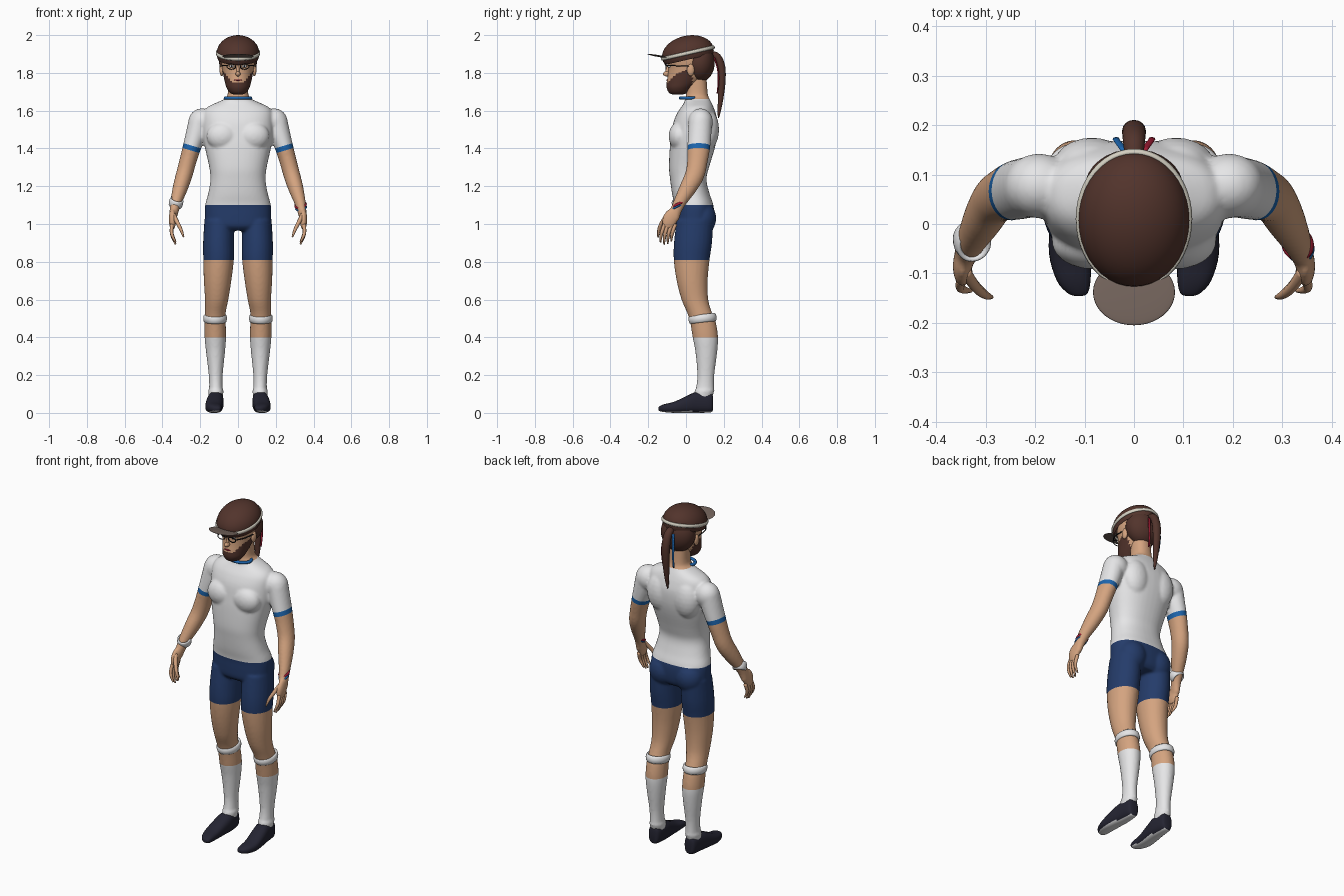
import bpy, bmesh, math
from mathutils import Vector, Matrix

if "Cube" in bpy.data.objects:
    bpy.data.objects.remove(bpy.data.objects["Cube"])

COLOURS = {
    "skin": (.66, .37, .215), "white": (.82, .82, .83), "blue": (.012, .13, .42),
    "navy": (.018, .045, .145), "shoe_dark": (.018, .018, .032), "hair_brown": (.085, .034, .025),
    "beige": (.66, .63, .54), "red": (.36, .012, .035), "taupe": (.17, .125, .105), "black": (.01, .01, .012)}
MATS = {}
for n, c in COLOURS.items():
    MATS[n] = bpy.data.materials.new(n)
    MATS[n].diffuse_color = (*c, 1)


def finish(name, bm, *mats, rule=None):
    """Turn a bmesh into a smooth object; rule(face) picks the material slot."""
    bmesh.ops.recalc_face_normals(bm, faces=bm.faces)
    bm.normal_update()
    for f in bm.faces:
        f.smooth = True
        if rule:
            f.material_index = rule(f)
    me = bpy.data.meshes.new(name)
    bm.to_mesh(me)
    bm.free()
    for m in mats:
        me.materials.append(MATS[m])
    ob = bpy.data.objects.new(name, me)
    bpy.context.collection.objects.link(ob)
    return ob


def loft(bm, pts, sides=24, power=2.0, axis=None, steps=4):
    """Tube through (x, y, z, ra, rb) rings, splined between them."""
    P = [pts[0]] + list(pts) + [pts[-1]]
    path = []
    for i in range(1, len(P) - 2):
        for s in range(steps):
            t = s / steps
            path.append([.5 * (2 * b + (c - a) * t + (2 * a - 5 * b + 4 * c - d) * t * t
                               + (3 * b - a - 3 * c + d) * t ** 3)
                         for a, b, c, d in zip(P[i - 1], P[i], P[i + 1], P[i + 2])])
    path.append(list(pts[-1]))
    rings = []
    for i, p in enumerate(path):
        t = Vector(axis) if axis else (Vector(path[min(i + 1, len(path) - 1)][:3]) - Vector(path[max(i - 1, 0)][:3])).normalized()
        u = Vector((1, 0, 0))
        u = (u - t * u.dot(t)).normalized()
        v = t.cross(u)
        ring = []
        for k in range(sides):
            a = 2 * math.pi * k / sides
            c, s = math.cos(a), math.sin(a)
            c = math.copysign(abs(c) ** (2 / power), c)
            s = math.copysign(abs(s) ** (2 / power), s)
            ring.append(bm.verts.new(Vector(p[:3]) + u * c * p[3] + v * s * p[4]))
        rings.append(ring)
    for a, b in zip(rings, rings[1:]):
        for k in range(sides):
            bm.faces.new((a[k], a[(k + 1) % sides], b[(k + 1) % sides], b[k]))
    bm.faces.new(rings[0])
    bm.faces.new(rings[-1])


def stack(rows):
    """Rows (z, centre x, half width, front y, back y) to loft rings."""
    return [(cx, (f + b) / 2, z, w, (b - f) / 2) for z, cx, w, f, b in rows]


def ball(bm, co, r, rot=0, seg=24):
    m = Matrix.Translation(co) @ Matrix.Rotation(rot, 4, 'X') @ Matrix.Diagonal((*r, 1))
    bmesh.ops.create_uvsphere(bm, u_segments=seg, v_segments=seg // 2, radius=1, matrix=m)


def hoop(name, co, rx, ry, tube, tall, mat, rot=(0, 0, 0), seg=36):
    """Elliptical ring, tall = tube height along its own axis."""
    bm = bmesh.new()
    g = []
    for i in range(seg):
        a = 2 * math.pi * i / seg
        g.append([bm.verts.new(((rx + tube * math.cos(b)) * math.cos(a), (ry + tube * math.cos(b)) * math.sin(a),
                                tall * math.sin(b))) for b in [k * math.pi / 4 for k in range(8)]])
    for i in range(seg):
        for k in range(8):
            a, b = g[i], g[(i + 1) % seg]
            bm.faces.new((a[k], b[k], b[(k + 1) % 8], a[(k + 1) % 8]))
    ob = finish(name, bm, mat)
    ob.location, ob.rotation_euler = co, rot
    return ob


# Body: torso, arms and legs fused into one skin
bm = bmesh.new()
loft(bm, stack([(.965, 0, .15, -.03, .12), (.99, 0, .172, -.055, .14), (1.04, 0, .176, -.06, .148), (1.1, 0, .174, -.062, .145),
                (1.16, 0, .158, -.074, .125), (1.235, 0, .146, -.084, .108), (1.3, 0, .152, -.09, .122),
                (1.4, 0, .174, -.086, .152), (1.47, 0, .187, -.078, .166), (1.54, 0, .187, -.066, .168),
                (1.59, 0, .182, -.045, .156), (1.62, 0, .16, -.025, .145), (1.642, 0, .115, -.01, .135),
                (1.662, 0, .072, -.005, .125), (1.69, 0, .054, .0, .115), (1.79, 0, .052, .0, .108)]),
     sides=40, power=2.3, axis=(0, 0, 1))
for s in (-1, 1):
    ball(bm, (s * .082, -.036, 1.465), (.085, .056, .075))      # chest
    ball(bm, (s * .085, .115, 1.5), (.08, .06, .11))            # shoulder blade
    ball(bm, (s * .085, .085, 1.03), (.082, .075, .09))         # seat
    ball(bm, (s * .192, .077, 1.54), (.071, .066, .072))        # shoulder
    ball(bm, (s * .347, -.085, 1.025), (.02, .04, .06), -.35)   # palm
    loft(bm, [(s * x, y, z, a, b) for x, y, z, a, b in [
        (.205, .076, 1.54, .058, .062), (.224, .072, 1.47, .054, .062), (.246, .067, 1.4, .048, .06),
        (.266, .06, 1.33, .045, .054), (.285, .046, 1.26, .044, .051), (.306, .01, 1.19, .04, .045),
        (.327, -.03, 1.12, .031, .034), (.337, -.052, 1.075, .025, .031), (.345, -.07, 1.03, .02, .034)]])
    loft(bm, stack([(z, s * x, w, f, b) for z, x, w, f, b in [
        (1.02, .1, .078, -.05, .145), (.9, .103, .082, -.064, .138), (.81, .103, .081, -.065, .125),
        (.7, .108, .073, -.05, .115), (.6, .113, .062, -.024, .118), (.53, .12, .055, .006, .138),
        (.48, .121, .056, .022, .158), (.4, .12, .057, .035, .17), (.32, .119, .05, .05, .165),
        (.2, .118, .037, .06, .15), (.13, .117, .036, .052, .149), (.115, .117, .041, .045, .15),
        (.06, .118, .033, .04, .13)]]), axis=(0, 0, 1))
raw = finish("body_raw", bm)
mod = raw.modifiers.new("fuse", 'REMESH')
mod.mode, mod.voxel_size = 'VOXEL', .0075
mod = raw.modifiers.new("soften", 'SMOOTH')
mod.factor, mod.iterations = .5, 5
bm = bmesh.new()
bm.from_object(raw, bpy.context.evaluated_depsgraph_get())
bpy.data.objects.remove(raw)
# crisp garment edges
cuts = [((0, 0, z), (0, 0, 1)) for z in (.4, .81, 1.1, 1.663)]
cuts += [((s * .245, 0, z), (-.3 * s, 0, 1)) for s in (-1, 1) for z in (1.388, 1.415)]
for co, no in cuts:
    bmesh.ops.bisect_plane(bm, geom=bm.verts[:] + bm.edges[:] + bm.faces[:], plane_co=co, plane_no=no)


def body_rule(f):
    c = f.calc_center_median()
    hem = c.z - .3 * (abs(c.x) - .245)
    if abs(c.x) > .192 and hem < 1.415:
        return 2 if hem > 1.388 else 0
    if c.z > 1.663:
        return 0
    return 1 if c.z > 1.1 else 3 if c.z > .81 else 0 if c.z > .4 else 1


finish("body", bm, "skin", "white", "blue", "navy", rule=body_rule)

for s, side in ((-1, "right"), (1, "left")):
    # Fingers and thumb
    bm = bmesh.new()
    for i in range(4):
        y = -.113 + .019 * i
        d = .012 * abs(i - 1.3)
        loft(bm, [(s * .349, y, 1.0, .01, .01), (s * .352, y - .014, .96, .0095, .0095),
                  (s * .345, y - .02, .925 + d / 2, .008, .008), (s * .33, y - .022, .888 + d, .004, .004)], sides=8)
    loft(bm, [(s * .343, -.095, 1.05, .013, .013), (s * .322, -.125, 1.01, .011, .011),
              (s * .302, -.143, .97, .009, .009), (s * .288, -.148, .93, .004, .004)], sides=8)
    finish(side + "_fingers", bm, "skin")
    # Shoe with pale sole
    bm = bmesh.new()
    loft(bm, [(s * x, y, h / 2 + z0, w, h / 2) for y, x, w, h, z0 in [
        (.143, .118, .018, .07, .015), (.13, .118, .034, .105, .003), (.06, .119, .043, .112, 0), (.01, .124, .045, .093, 0),
        (-.06, .129, .043, .06, 0), (-.115, .122, .034, .042, .004), (-.14, .114, .02, .025, .01), (-.146, .112, .006, .01, .018)]],
        power=2.6, axis=(0, -1, 0))
    finish(side + "_shoe", bm, "shoe_dark", "white", rule=lambda f: int(f.normal.z < -.75))
    hoop(side + "_knee_band", (s * .121, .088, .5), .054, .066, .009, .022, "white", (.12, 0, 0))
    # Ear
    bm = bmesh.new()
    ball(bm, (s * .086, .025, 1.815), (.012, .02, .032), seg=16)
    finish(side + "_ear", bm, "skin")
    # Ribbon hanging beside the hair tail
    bm = bmesh.new()
    loft(bm, [(s * .02, .15, 1.88, .008, .004), (s * .034, .168, 1.82, .007, .004),
              (s * .036, .172, 1.76, .007, .004), (s * .034, .165, 1.69, .005, .003)], sides=8)
    finish(side + "_ribbon", bm, "red" if s > 0 else "blue")
    # Eye, spectacle rim and arm
    bm = bmesh.new()
    ball(bm, (s * .033, -.088, 1.835), (.014, .008, .007), seg=12)
    finish(side + "_eye", bm, "white")
    bm = bmesh.new()
    ball(bm, (s * .033, -.095, 1.835), (.005, .003, .006), seg=8)
    finish(side + "_pupil", bm, "black")
    hoop(side + "_lens_rim", (s * .035, -.106, 1.833), .023, .014, .0025, .0025, "black", (math.pi / 2, 0, 0), 24)
    bm = bmesh.new()
    loft(bm, [(s * .058, -.105, 1.838, .003, .003), (s * .083, -.06, 1.838, .003, .003), (s * .09, .02, 1.835, .003, .003)], sides=6)
    finish(side + "_spectacle_arm", bm, "black")

# Wrist bands
hoop("sweat_band", (-.328, -.034, 1.113), .031, .034, .007, .024, "white", (.45, .25, 0))
hoop("red_bracelet", (.331, -.04, 1.1), .029, .033, .005, .007, "red", (.45, -.25, 0))
hoop("blue_bracelet", (.334, -.046, 1.086), .027, .032, .005, .005, "blue", (.45, -.25, 0))
hoop("collar", (0, .018, 1.667), .067, .047, .009, .009, "blue")

# Head with bearded jaw
bm = bmesh.new()
loft(bm, stack([(1.685, 0, .022, -.07, -.02), (1.695, 0, .043, -.09, .01), (1.72, 0, .06, -.102, .035), (1.75, 0, .069, -.102, .07),
                (1.79, 0, .078, -.096, .105), (1.83, 0, .085, -.094, .12), (1.88, 0, .09, -.1, .12), (1.93, 0, .07, -.07, .1)]),
     sides=40, axis=(0, 0, 1), steps=6)


def beard(f):
    c = f.calc_center_median()
    return int(c.y < .035 and (c.z < 1.752 or (abs(c.x) > .035 and c.z < 1.752 + (abs(c.x) - .035) * 1.3)))


finish("head", bm, "skin", "hair_brown", rule=beard)
bm = bmesh.new()
ball(bm, (0, -.1, 1.795), (.013, .022, .014), seg=16)
ball(bm, (0, -.096, 1.815), (.008, .012, .028), -.2, seg=16)
finish("nose", bm, "skin")
bm = bmesh.new()
ball(bm, (0, -.1, 1.762), (.022, .005, .004), seg=12)
finish("mouth", bm, "red")
bm = bmesh.new()
loft(bm, [(-.013, -.106, 1.836, .002, .002), (0, -.11, 1.839, .002, .002), (.013, -.106, 1.836, .002, .002)], sides=6, axis=(0, 0, 1))
finish("spectacle_bridge", bm, "black")

# Hair: crown, back of the head and tail
tilt = .225
bm = bmesh.new()
ball(bm, (0, .01, 1.903), (.113, .139, .094), tilt, seg=40)
bmesh.ops.bisect_plane(bm, geom=bm.verts[:] + bm.edges[:] + bm.faces[:], plane_co=(0, .01, 1.87),
                       plane_no=(0, -math.sin(tilt), math.cos(tilt)), clear_inner=True)
finish("hair_crown", bm, "hair_brown")
bm = bmesh.new()
ball(bm, (0, .072, 1.855), (.1, .08, .105), seg=32)
finish("hair_back", bm, "hair_brown")
bm = bmesh.new()
loft(bm, [(0, .13, 1.9, .018, .016), (0, .165, 1.885, .022, .02), (0, .187, 1.83, .024, .021), (0, .19, 1.75, .022, .019),
          (0, .183, 1.66, .016, .014), (0, .176, 1.6, .01, .009), (0, .172, 1.562, .003, .003)], sides=16)
finish("hair_tail", bm, "hair_brown")
hoop("head_band", (0, .01, 1.905), .112, .14, .006, .01, "beige", (tilt, 0, 0), 48)

# Visor brim
bm = bmesh.new()
ball(bm, (0, -.138, 1.888), (.083, .068, .005), -.17, seg=40)
finish("visor", bm, "taupe")

for m in bpy.data.materials:
    if m.users and not m.is_grease_pencil:
        m.use_nodes = True
        m.node_tree.nodes["Principled BSDF"].inputs["Base Color"].default_value = m.diffuse_color
